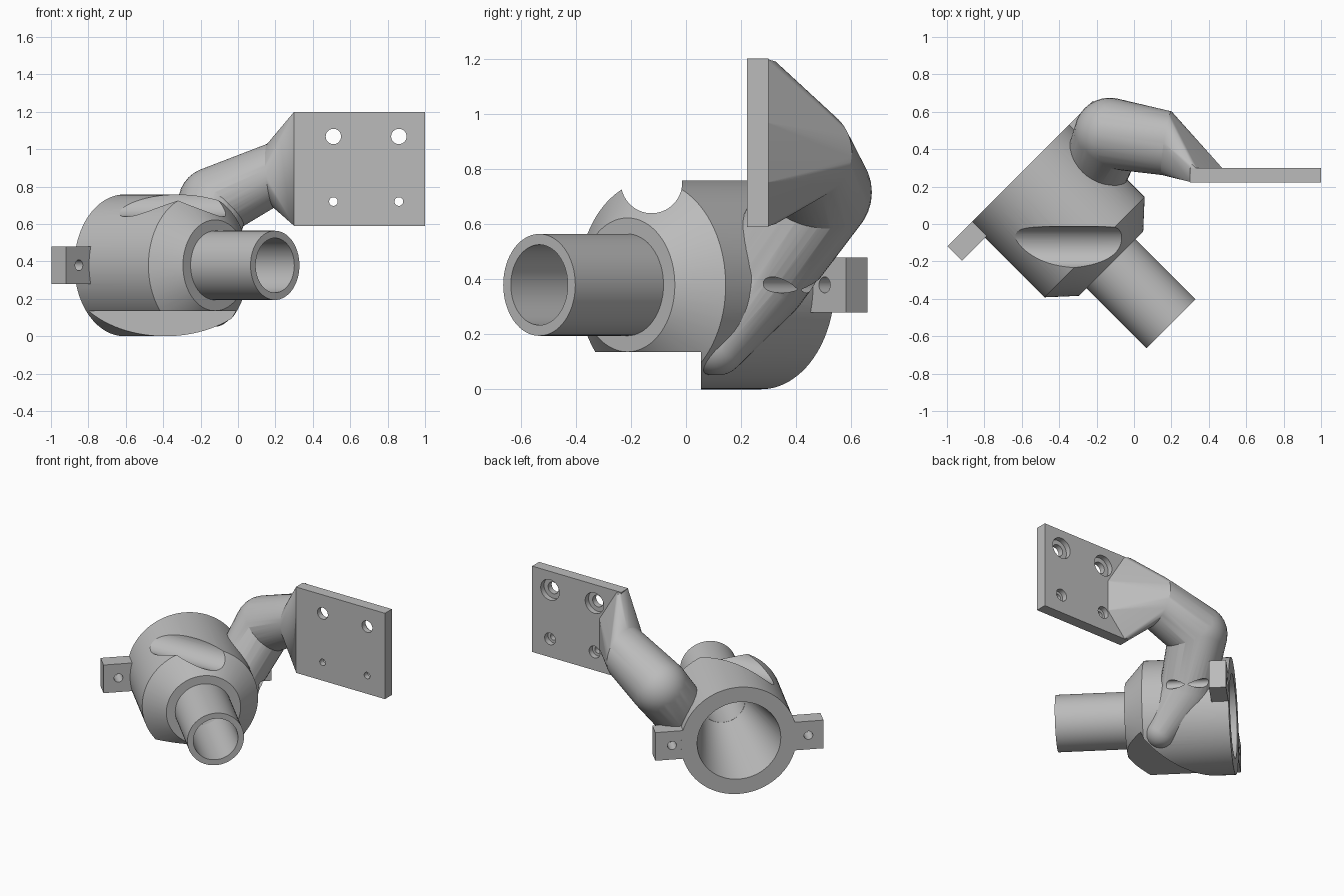
import bpy, bmesh, math
from mathutils import Vector, Matrix

cube = bpy.data.objects.get("Cube")
if cube:
    bpy.data.objects.remove(cube, do_unlink=True)

grey = bpy.data.materials.new("plain grey")
grey.use_nodes = True
COLOUR = (0.5, 0.5, 0.5, 1)
grey.diffuse_color = COLOUR
grey.node_tree.nodes["Principled BSDF"].inputs["Base Color"].default_value = COLOUR

# Body frame: local x = sideways, local y = up, local z = along the bore to the front
S = math.sqrt(0.5)
FRAME = Matrix(((S, 0, S, -0.607), (S, 0, -S, 0.272), (0, 1, 0, 0.379), (0, 0, 0, 1)))
UP_AXIS = FRAME.to_3x3() @ Vector((0, 0, 1))


def on_body(side, up, along):
    return FRAME @ Vector((side, up, along))


def disc(centre, normal, radius, n=64):
    rot = Vector(normal).to_track_quat('Z', 'Y')
    return [Vector(centre) + rot @ Vector((radius * math.cos(i * math.tau / n),
            radius * math.sin(i * math.tau / n), 0)) for i in range(n)]


def ball(centre, radius, rows=16):
    pts = []
    for k in range(1, rows):
        a = math.pi * k / rows
        pts += disc(Vector(centre) + Vector((0, 0, radius * math.cos(a))),
                    (0, 0, 1), radius * math.sin(a), 32)
    return pts


def box(lo, hi):
    return [Vector((x, y, z)) for x in (lo[0], hi[0])
            for y in (lo[1], hi[1]) for z in (lo[2], hi[2])]


def hull(name, pts):
    bm = bmesh.new()
    for p in pts:
        bm.verts.new(p)
    bmesh.ops.convex_hull(bm, input=bm.verts[:])
    bmesh.ops.delete(bm, geom=[v for v in bm.verts if not v.link_faces], context='VERTS')
    bmesh.ops.dissolve_limit(bm, angle_limit=0.005, verts=bm.verts[:], edges=bm.edges[:])
    bmesh.ops.recalc_face_normals(bm, faces=bm.faces[:])
    mesh = bpy.data.meshes.new(name)
    bm.to_mesh(mesh)
    bm.free()
    mesh.materials.append(grey)
    ob = bpy.data.objects.new(name, mesh)
    bpy.context.collection.objects.link(ob)
    return ob


def combine(target, tool, operation):
    mod = target.modifiers.new("combine", 'BOOLEAN')
    mod.operation, mod.solver, mod.object = operation, 'EXACT', tool
    bpy.ops.object.select_all(action='DESELECT')
    bpy.context.view_layer.objects.active = target
    target.select_set(True)
    bpy.ops.object.modifier_apply(modifier=mod.name)
    bpy.data.objects.remove(tool, do_unlink=True)


def rod(name, a, b, ra, rb=None):
    a, b = Vector(a), Vector(b)
    return hull(name, disc(a, b - a, ra) + disc(b, b - a, ra if rb is None else rb))


# Round housing with chamfered front
housing = hull("housing", disc(on_body(0, 0, 0), UP_AXIS, 0.379, 96)
               + disc(on_body(0, 0, 0.56), UP_AXIS, 0.379, 96)
               + disc(on_body(0, 0, 0.685), UP_AXIS, 0.243, 96))

# Front spout
combine(housing, rod("spout", on_body(0, 0, 0.6), on_body(0, 0, 1.138), 0.185), 'UNION')

# Side tabs at the rear
tabs = hull("tabs", [FRAME @ p for p in box((-0.553, -0.1, 0.001), (0.547, 0.1, 0.111))])
combine(housing, tabs, 'UNION')

# Bent arm: tapered root, leg, elbow and upper run
elbow, knee = (-0.13, 0.485, 0.715), on_body(0.28, 0.03, 0.28)
root, wrist = on_body(0.22, -0.22, 0.45), Vector((0.175, 0.432, 0.858))
run = wrist - Vector(elbow)
for name, pts in (("arm_root", ball(root, 0.11) + ball(knee, 0.175)),
                  ("arm_leg", ball(knee, 0.175) + ball(elbow, 0.19)),
                  ("arm_run", ball(elbow, 0.19) + disc(wrist, (1, -0.15, 0.1), 0.172))):
    combine(housing, hull(name, pts), 'UNION')

# Flare from the arm to the plate
flare = [Vector(p) for p in ((0.3, 0.225, 0.59), (0.3, 0.225, 1.2), (0.305, 0.325, 0.6),
                             (0.305, 0.325, 1.19), (0.34, 0.29, 0.59), (0.34, 0.29, 1.2),
                             (0.48, 0.29, 0.75), (0.48, 0.29, 0.97))]
combine(housing, hull("flare", flare + disc(wrist, (1, -0.15, 0.1), 0.172)), 'UNION')

# Mounting plate
combine(housing, hull("plate", box((0.3, 0.222, 0.59), (1, 0.3, 1.2))), 'UNION')

# Tapered socket at the rear, opening into the spout
combine(housing, rod("socket", on_body(0, 0, -0.001), on_body(0, 0, 0.6), 0.274, 0.147), 'DIFFERENCE')
combine(housing, rod("spout_bore", on_body(0, 0, 0.58), on_body(0, 0, 1.3), 0.146), 'DIFFERENCE')

# Flat relief below the front and round groove across the top
combine(housing, hull("relief", box((-1.2, -0.9, -0.2), (0.5, 0.054, 0.135))), 'DIFFERENCE')
combine(housing, rod("groove", (-1.2, -0.125, 0.75), (0.15, -0.125, 0.75), 0.111), 'DIFFERENCE')

# Tab bolt holes; the one by the arm also scoops its surface
for side, depth in ((-0.455, 0.2), (0.438, 0.8)):
    combine(housing, rod("tab_hole", on_body(side, 0, -0.1), on_body(side, 0, depth), 0.029), 'DIFFERENCE')

# Counterbored plate holes
for z, small, large in ((1.068, 0.041, 0.073), (0.72, 0.023, 0.042)):
    for x in (0.51, 0.86):
        combine(housing, rod("bolt_hole", (x, 0.1, z), (x, 0.4, z), small), 'DIFFERENCE')
        combine(housing, rod("counterbore", (x, 0.262, z), (x, 0.36, z), large), 'DIFFERENCE')

housing.name = "bracket_housing"
bpy.context.view_layer.objects.active = housing
housing.select_set(True)
bpy.ops.object.shade_smooth_by_angle(angle=math.radians(25))
